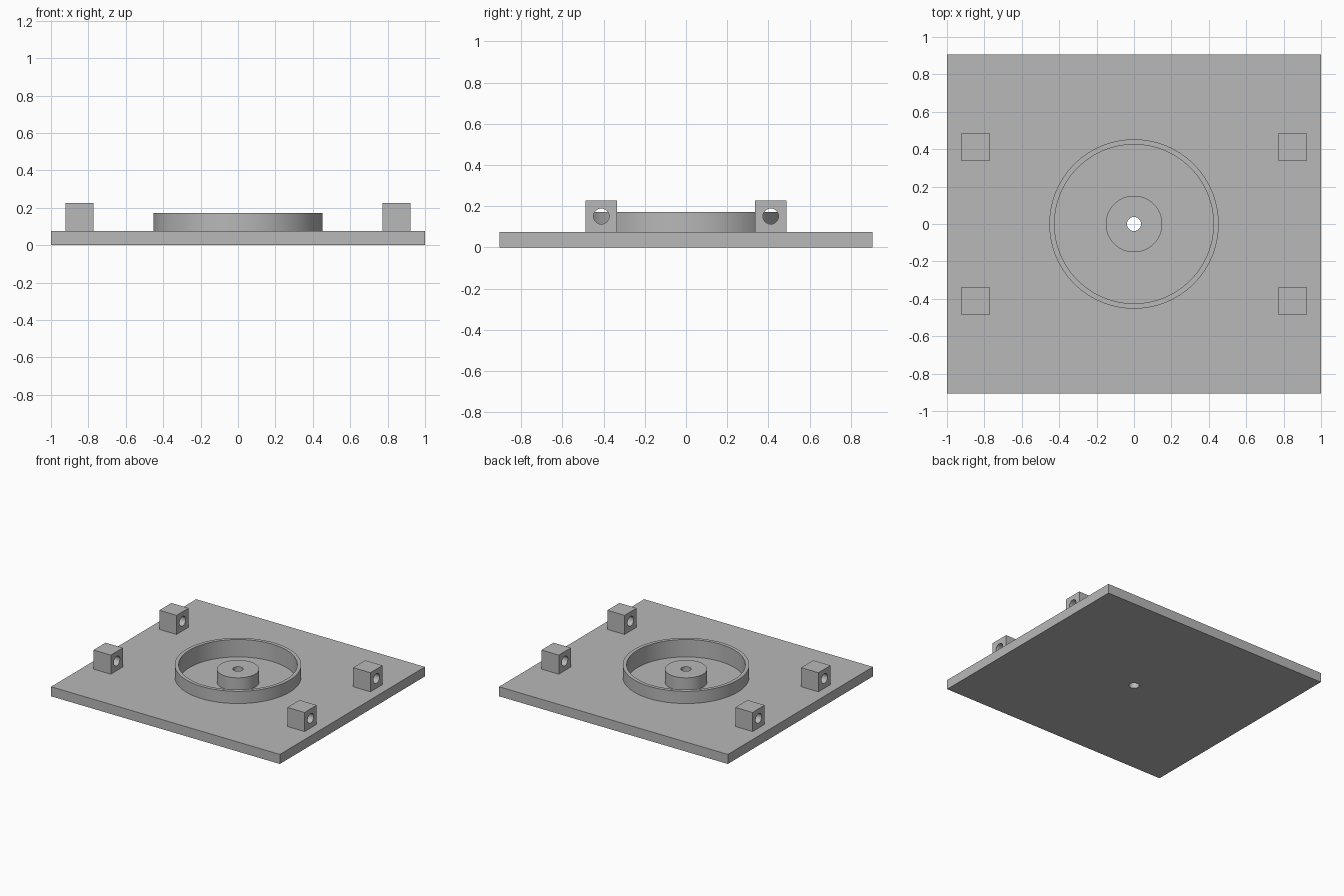
import bpy
import bmesh
import math
from mathutils import Matrix

if "Cube" in bpy.data.objects:
    bpy.data.objects.remove(bpy.data.objects["Cube"], do_unlink=True)

# Main dimensions
WIDTH, DEPTH, PLATE_TOP = 2.0, 1.811, 0.0755
FLOOR = 0.0345
RING_OUT, RING_IN, RING_TOP = 0.453, 0.425, 0.172
BOSS_R, BOSS_TOP, BORE_R = 0.151, 0.138, 0.0377
LUG, LUG_X, LUG_Y = 0.151, 0.8475, 0.411
SEGMENTS = 96

grey = bpy.data.materials.new("plain grey")
grey.use_nodes = True
colour = (0.48, 0.48, 0.48, 1)
grey.diffuse_color = colour
grey.node_tree.nodes["Principled BSDF"].inputs["Base Color"].default_value = colour


def finish(name, bm):
    mesh = bpy.data.meshes.new(name)
    bm.to_mesh(mesh)
    bm.free()
    obj = bpy.data.objects.new(name, mesh)
    bpy.context.collection.objects.link(obj)
    mesh.materials.append(grey)
    return obj


def smooth(obj):
    bpy.ops.object.select_all(action='DESELECT')
    obj.select_set(True)
    bpy.context.view_layer.objects.active = obj
    bpy.ops.object.shade_smooth_by_angle(angle=math.radians(30))


def box(name, size, centre):
    bm = bmesh.new()
    bmesh.ops.create_cube(bm, size=1, matrix=Matrix.Translation(centre) @ Matrix.Diagonal((*size, 1)))
    return finish(name, bm)


def rod(name, radius, length, matrix):
    bm = bmesh.new()
    bmesh.ops.create_cone(bm, cap_ends=True, segments=SEGMENTS, radius1=radius,
                          radius2=radius, depth=length, matrix=matrix)
    return finish(name, bm)


def cut(obj, cutter):
    """Subtract the cutter for good, then discard it."""
    cutter.hide_render = True
    mod = obj.modifiers.new("cut", 'BOOLEAN')
    mod.operation, mod.solver, mod.object = 'DIFFERENCE', 'EXACT', cutter
    bpy.context.view_layer.objects.active = obj
    bpy.ops.object.modifier_apply(modifier=mod.name)
    bpy.data.objects.remove(cutter, do_unlink=True)


def collar(name, r_out, r_in, z_out, z_in, top):
    """Round wall open at the bottom, spun from its section."""
    bm = bmesh.new()
    section = [(r_out, z_out), (r_out, top), (r_in, top), (r_in, z_in)]
    verts = [bm.verts.new((r, 0, z)) for r, z in section]
    edges = [bm.edges.new(pair) for pair in zip(verts, verts[1:])]
    bmesh.ops.spin(bm, geom=verts + edges, cent=(0, 0, 0), axis=(0, 0, 1),
                   angle=math.tau, steps=SEGMENTS, use_duplicate=False)
    bmesh.ops.remove_doubles(bm, verts=bm.verts, dist=0.0001)
    bmesh.ops.recalc_face_normals(bm, faces=bm.faces)
    # Make sure the rim faces upward
    rim = max(bm.faces, key=lambda f: f.calc_center_median().z)
    if rim.normal.z < 0:
        bmesh.ops.reverse_faces(bm, faces=bm.faces)
    smooth(finish(name, bm))


# Base plate with a round pocket and a through bore
plate = box("base_plate", (WIDTH, DEPTH, PLATE_TOP), (0, 0, PLATE_TOP / 2))
cut(plate, rod("pocket_cutter", RING_IN, 1, Matrix.Translation((0, 0, FLOOR + 0.5))))
cut(plate, rod("bore_cutter", BORE_R, 1, Matrix.Identity(4)))
smooth(plate)

# Raised ring around the pocket, and the bored boss in its middle
collar("ring_wall", RING_OUT, RING_IN, PLATE_TOP, PLATE_TOP, RING_TOP)
collar("centre_boss", BOSS_R, BORE_R, FLOOR, FLOOR, BOSS_TOP)

# Four lugs with sideways holes
for x, side in ((LUG_X, "left"), (-LUG_X, "right")):
    for y, end in ((-LUG_Y, "front"), (LUG_Y, "back")):
        centre = (x, y, PLATE_TOP + LUG / 2)
        lug = box(f"{end}_{side}_lug", (LUG, LUG, LUG), centre)
        turn = Matrix.Translation(centre) @ Matrix.Rotation(math.pi / 2, 4, 'Y')
        cut(lug, rod("lug_cutter", BORE_R, LUG * 2, turn))
        smooth(lug)
